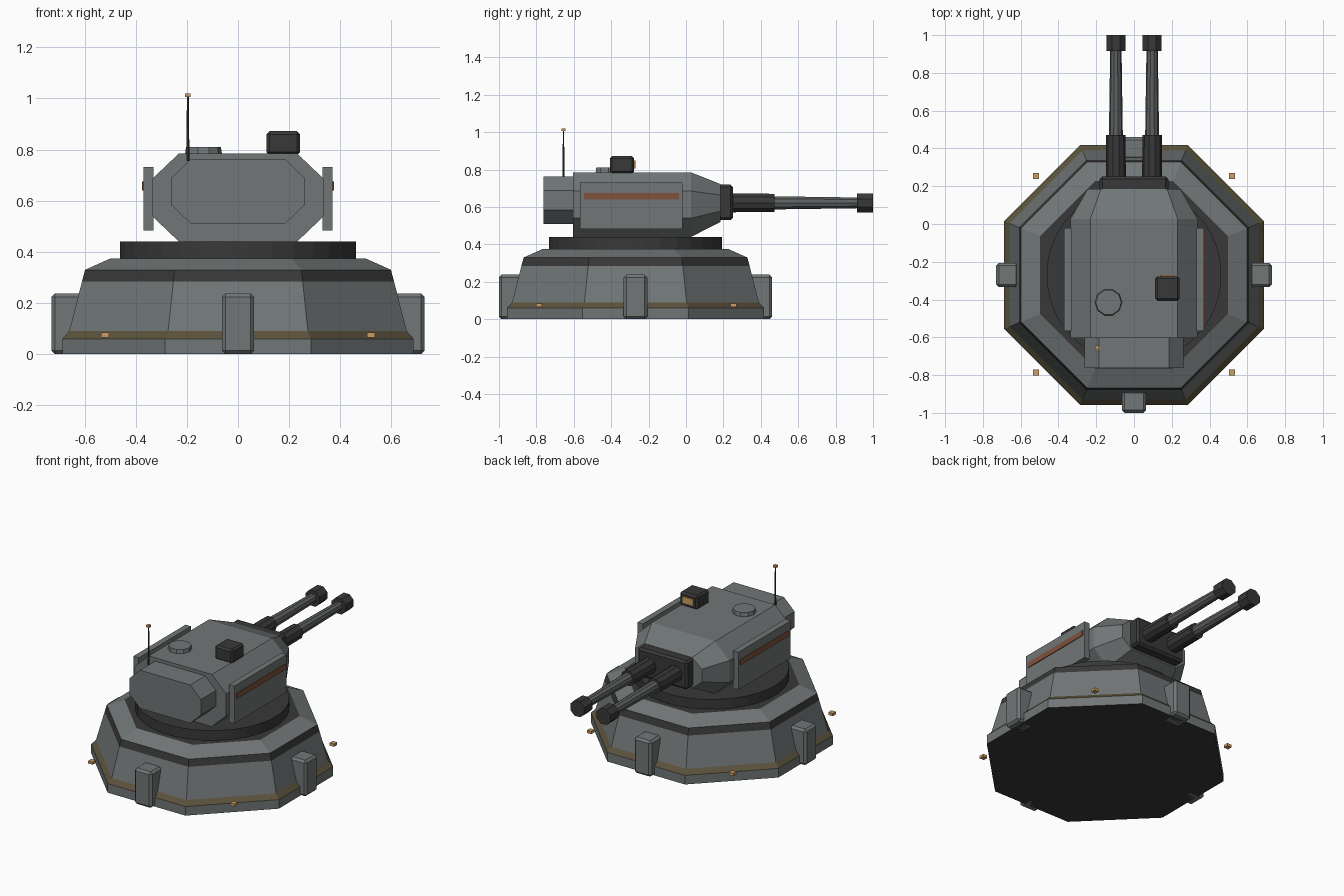
import bpy, bmesh, math
from mathutils import Matrix, Vector

if "Cube" in bpy.data.objects:
    bpy.data.objects.remove(bpy.data.objects["Cube"])

CY = -0.27  # y of the turret's turning axis


def mat(name, r, g, b):
    m = bpy.data.materials.new(name)
    m.diffuse_color = (r, g, b, 1)
    m.use_nodes = True
    m.node_tree.nodes["Principled BSDF"].inputs["Base Color"].default_value = m.diffuse_color
    return m


GREY = mat("armour grey", 0.165, 0.182, 0.182)
DARK = mat("dark metal", 0.04, 0.04, 0.04)
STEEL = mat("barrel steel", 0.11, 0.118, 0.12)
TRIM = mat("olive trim", 0.105, 0.085, 0.045)
RUST = mat("rust stripe", 0.21, 0.085, 0.045)
GOLD = mat("amber light", 0.60, 0.34, 0.13)


def finish(name, bm, *mats):
    bmesh.ops.recalc_face_normals(bm, faces=bm.faces)
    me = bpy.data.meshes.new(name)
    bm.to_mesh(me)
    bm.free()
    for m in mats:
        me.materials.append(m)
    ob = bpy.data.objects.new(name, me)
    bpy.context.collection.objects.link(ob)
    return ob


def loft(name, rings, mats, band_mats=None, caps=(0, 0)):
    """Skin a list of equal-length point rings and cap both ends."""
    bm = bmesh.new()
    vs = [[bm.verts.new(p) for p in r] for r in rings]
    n = len(rings[0])
    for i in range(len(rings) - 1):
        for k in range(n):
            f = bm.faces.new((vs[i][k], vs[i][(k + 1) % n], vs[i + 1][(k + 1) % n], vs[i + 1][k]))
            f.material_index = band_mats[i] if band_mats else 0
    bm.faces.new(vs[0]).material_index = caps[0]
    bm.faces.new(vs[-1]).material_index = caps[1]
    return finish(name, bm, *mats)


def box(name, lo, hi, m, bevel=0.0, turn=0.0):
    """Box between two corners, optionally bevelled and turned about the turret axis."""
    lo, hi = Vector(lo), Vector(hi)
    bm = bmesh.new()
    bmesh.ops.create_cube(bm, size=1)
    bmesh.ops.scale(bm, vec=hi - lo, verts=bm.verts)
    bmesh.ops.translate(bm, vec=(lo + hi) / 2, verts=bm.verts)
    if bevel:
        bmesh.ops.bevel(bm, geom=bm.edges[:], offset=bevel, segments=1, affect='EDGES')
    if turn:
        bmesh.ops.rotate(bm, cent=(0, CY, 0), matrix=Matrix.Rotation(turn, 3, 'Z'), verts=bm.verts)
    return finish(name, bm, m)


def rod(name, start, end, r1, r2, m, sides):
    """Cylinder or cone from start to end, with flats facing the axes."""
    start, end = Vector(start), Vector(end)
    d = end - start
    bm = bmesh.new()
    bmesh.ops.create_cone(bm, cap_ends=True, segments=sides, radius1=r1, radius2=r2, depth=d.length)
    bmesh.ops.rotate(bm, matrix=Matrix.Rotation(math.pi / sides, 3, 'Z'), verts=bm.verts)
    bmesh.ops.rotate(bm, matrix=d.to_track_quat('Z', 'Y').to_matrix(), verts=bm.verts)
    bmesh.ops.translate(bm, vec=(start + end) / 2, verts=bm.verts)
    return finish(name, bm, m)


def oct_z(apothem, z):
    r = apothem / math.cos(math.pi / 8)
    return [(r * math.cos(math.pi / 8 + k * math.pi / 4),
             CY + r * math.sin(math.pi / 8 + k * math.pi / 4), z) for k in range(8)]


def oct_y(y, hw, z0, z1, cx, cz):
    """Chamfered rectangle in the xz plane."""
    half = [(hw - cx, z0), (hw, z0 + cz), (hw, z1 - cz), (hw - cx, z1)]
    return [(x, y, z) for x, z in half] + [(-x, y, z) for x, z in reversed(half)]


# Octagonal base: plinth, trim line, sloped wall, dark band, top chamfer
loft("base", [oct_z(0.687, 0), oct_z(0.687, 0.06), oct_z(0.66, 0.09), oct_z(0.61, 0.285),
              oct_z(0.598, 0.33), oct_z(0.497, 0.375)],
     (GREY, TRIM, DARK), band_mats=(0, 1, 0, 2, 0), caps=(2, 2))

# Four buttresses and four corner lights around the base
for k in range(4):
    box(f"buttress_{k + 1}", (0.61, CY - 0.063, 0), (0.73, CY + 0.063, 0.238), GREY, 0.014, k * math.pi / 2)
    sx, sy = (1 if k in (0, 3) else -1), (1 if k < 2 else -1)
    x, y = 0.52 * sx, CY + 0.005 + 0.52 * sy
    box(f"corner_light_{k + 1}", (x - 0.016, y - 0.016, 0.066), (x + 0.016, y + 0.016, 0.084), GOLD)

# Turning ring
rod("turret_ring", (0, CY, 0.37), (0, CY, 0.44), 0.464, 0.464, DARK, 32)

# Turret body with tapered nose, and rear bustle
loft("turret_body", [oct_y(-0.604, 0.336, 0.44, 0.785, 0.105, 0.1),
                     oct_y(0.027, 0.336, 0.44, 0.785, 0.105, 0.1),
                     oct_y(0.185, 0.245, 0.52, 0.722, 0.07, 0.058)], (GREY,))
loft("rear_bustle", [oct_y(-0.762, 0.262, 0.51, 0.763, 0.078, 0.075),
                     oct_y(-0.59, 0.262, 0.51, 0.763, 0.078, 0.075)], (GREY,))

# Gun mantlet
box("mantlet", (-0.182, 0.17, 0.53), (0.182, 0.252, 0.72), DARK, 0.014)

for side, s in (("left", -1), ("right", 1)):
    # Side armour plate with painted stripe
    a, b = sorted((0.33 * s, 0.37 * s))
    box(f"{side}_side_plate", (a, -0.567, 0.483), (b, -0.02, 0.731), GREY)
    a, b = sorted((0.367 * s, 0.375 * s))
    box(f"{side}_stripe", (a, -0.545, 0.64), (b, -0.037, 0.676), RUST)
    # Twin barrels
    x = 0.096 * s
    rod(f"{side}_barrel_sleeve", (x, 0.24, 0.622), (x, 0.472, 0.622), 0.053, 0.051, DARK, 10)
    rod(f"{side}_barrel", (x, 0.46, 0.622), (x, 0.93, 0.622), 0.037, 0.03, STEEL, 10)
    rod(f"{side}_muzzle", (x, 0.915, 0.622), (x, 1.0, 0.622), 0.055, 0.055, DARK, 8)

# Roof sensor with lens
box("sensor", (0.112, -0.407, 0.778), (0.242, -0.277, 0.872), DARK, 0.012)
box("sensor_lens", (0.137, -0.28, 0.806), (0.217, -0.271, 0.848), GOLD)

# Roof hatch
rod("hatch", (-0.135, -0.415, 0.778), (-0.135, -0.415, 0.81), 0.073, 0.068, GREY, 10)

# Antenna with tip light
rod("antenna", (-0.196, -0.655, 0.755), (-0.196, -0.655, 1.008), 0.006, 0.004, DARK, 6)
box("antenna_tip", (-0.207, -0.666, 1.005), (-0.185, -0.644, 1.019), GOLD)
